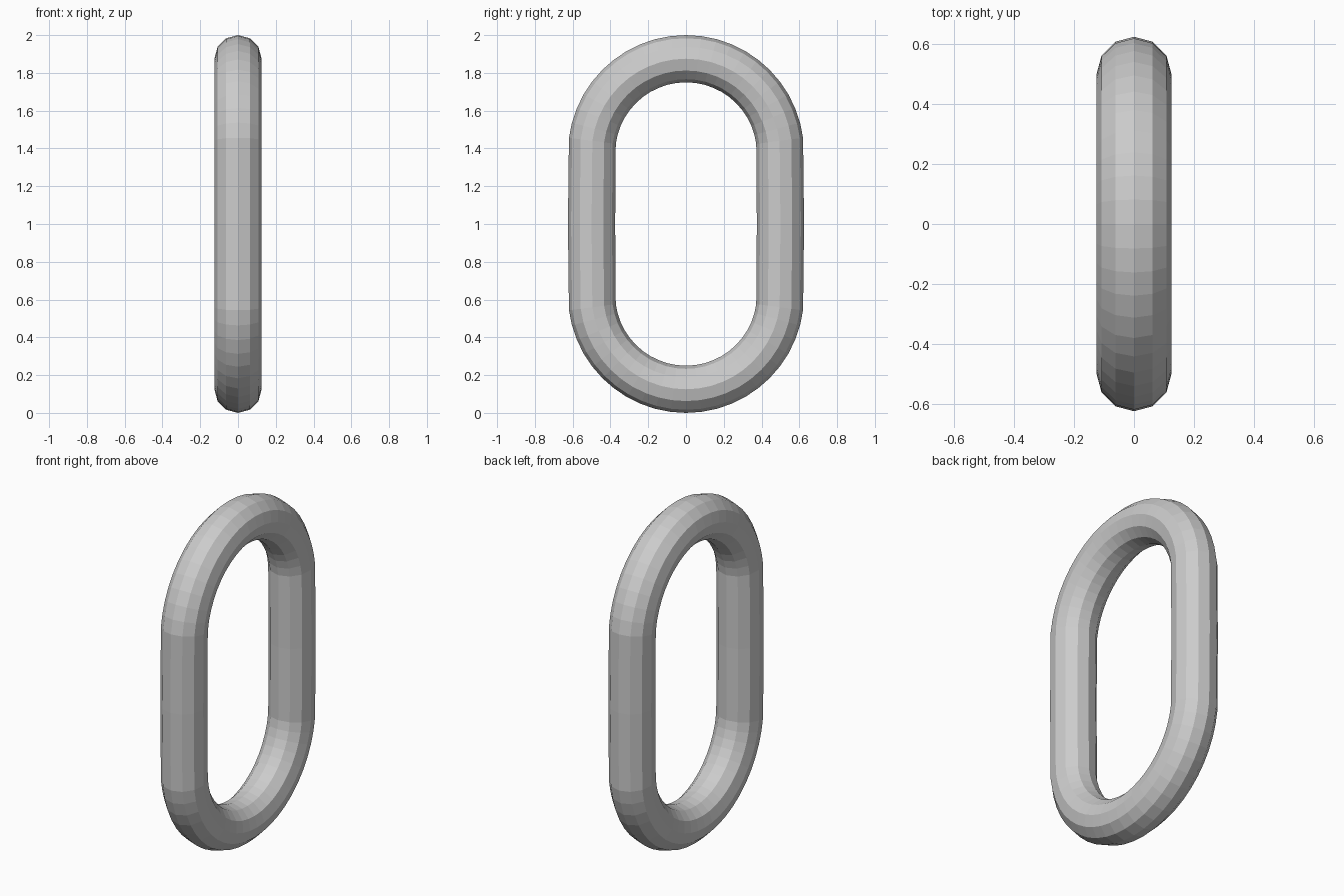
import bpy

if "Cube" in bpy.data.objects:
    bpy.data.objects.remove(bpy.data.objects["Cube"])

# Chain link: a torus whose upper and lower halves are pulled apart
bpy.ops.mesh.primitive_torus_add(major_segments=48, minor_segments=12,
                                 major_radius=0.5, minor_radius=0.125)
link = bpy.context.object
link.name = "chain_link"
STRETCH = 0.375

for v in link.data.vertices:
    x, y, z = v.co
    # stand the ring in the YZ plane; the mid-height row of vertices stays put
    shift = 0 if abs(y) < 1e-4 else (STRETCH if y > 0 else -STRETCH)
    v.co = (z, x, y + shift + 1.0)

# the axis swap is a cyclic rotation, so normals stay outward; keep facets flat
for p in link.data.polygons:
    p.use_smooth = False
link.data.update()
